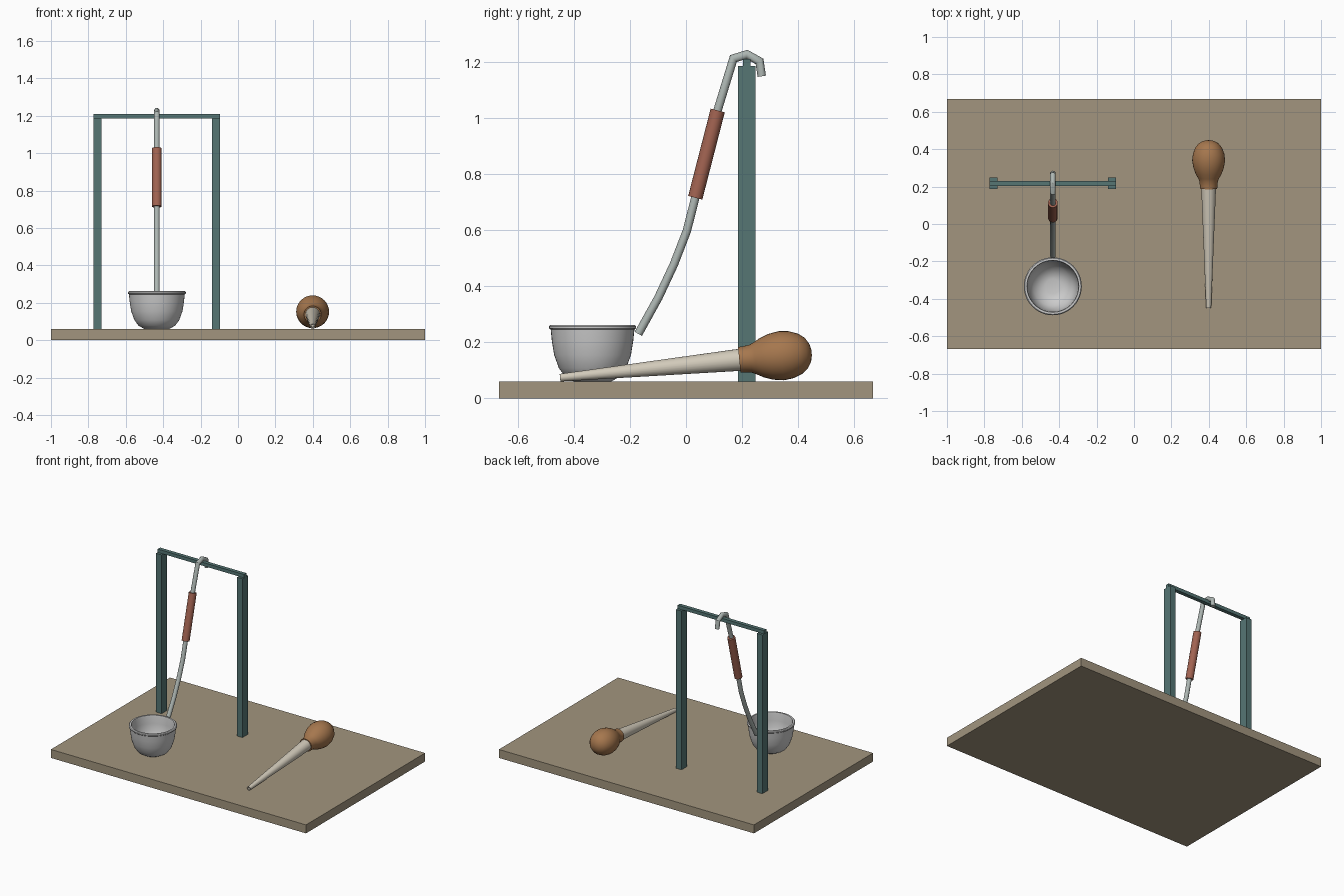
import bpy, bmesh, math
from mathutils import Vector, Matrix

if "Cube" in bpy.data.objects:
    bpy.data.objects.remove(bpy.data.objects["Cube"])


def material(name, rgb):
    m = bpy.data.materials.new(name)
    m.diffuse_color = (*rgb, 1)
    m.use_nodes = True
    m.node_tree.nodes["Principled BSDF"].inputs["Base Color"].default_value = m.diffuse_color
    return m


WOOD = material("board_tan", (0.36, 0.30, 0.21))
TEAL = material("rack_teal", (0.092, 0.18, 0.175))
STEEL = material("bowl_steel", (0.62, 0.65, 0.63))
ROD = material("handle_steel", (0.42, 0.47, 0.45))
GRIP = material("grip_red", (0.36, 0.125, 0.083))
RUBBER = material("bulb_brown", (0.38, 0.185, 0.076))
TUBE = material("tube_cream", (0.64, 0.59, 0.49))


def finish(name, bm, mat):
    bmesh.ops.recalc_face_normals(bm, faces=bm.faces)
    me = bpy.data.meshes.new(name)
    bm.to_mesh(me)
    bm.free()
    me.materials.append(mat)
    ob = bpy.data.objects.new(name, me)
    bpy.context.collection.objects.link(ob)
    return ob


def smooth(ob):
    bpy.ops.object.select_all(action='DESELECT')
    ob.select_set(True)
    bpy.context.view_layer.objects.active = ob
    bpy.ops.object.shade_smooth_by_angle(angle=math.radians(35))


def box(name, lo, hi, mat):
    lo, hi = Vector(lo), Vector(hi)
    bm = bmesh.new()
    mtx = Matrix.Translation((lo + hi) / 2) @ Matrix.Diagonal((*(hi - lo), 1))
    bmesh.ops.create_cube(bm, size=1, matrix=mtx)
    return finish(name, bm, mat)


def loft(name, rings, sides, mat):
    """Skin capped rings given as (centre, u axis, v axis)."""
    bm = bmesh.new()
    loops = []
    for c, u, v in rings:
        loops.append([bm.verts.new(c + u * math.cos(a) + v * math.sin(a))
                      for a in (2 * math.pi * i / sides for i in range(sides))])
    for a, b in zip(loops, loops[1:]):
        for i in range(sides):
            j = (i + 1) % sides
            bm.faces.new((a[i], a[j], b[j], b[i]))
    bm.faces.new(loops[0])
    bm.faces.new(loops[-1])
    ob = finish(name, bm, mat)
    smooth(ob)
    return ob


def lathe(name, profile, origin, axis, sides, mat):
    """Revolve (radius, distance along axis) points; the axis lies in the YZ plane."""
    origin, axis = Vector(origin), Vector(axis).normalized()
    u = Vector((1, 0, 0))
    v = axis.cross(u)
    return loft(name, [(origin + axis * t, u * r, v * r) for r, t in profile], sides, mat)


def sweep(name, x, path, r, sides, mat):
    """Mitred round rod along a YZ path."""
    pts = [Vector((x, y, z)) for y, z in path]
    u = Vector((1, 0, 0))
    rings = []
    for i, p in enumerate(pts):
        d0 = (p - pts[i - 1]).normalized() if i else (pts[1] - p).normalized()
        d1 = (pts[i + 1] - p).normalized() if i + 1 < len(pts) else d0
        t = (d0 + d1).normalized()
        rings.append((p, u * r, t.cross(u) * (r / t.dot(d0))))
    return loft(name, rings, sides, mat)


# Base board
box("board", (-1, -0.667, 0), (1, 0.667, 0.06), WOOD)

# Hanging rack
CX, CY = -0.434, 0.217
for side, name in ((-1, "left_post"), (1, "right_post")):
    px = CX + side * 0.317
    box(name, (px - 0.0215, CY - 0.031, 0.06), (px + 0.0215, CY + 0.031, 1.185), TEAL)
box("cross_bar", (CX - 0.338, CY - 0.0135, 1.185), (CX + 0.338, CY + 0.0135, 1.209), TEAL)

# Ladle bowl: outside, rolled rim, then inside
bowl = [(0.066, 0), (0.098, 0.018), (0.120, 0.048), (0.137, 0.095), (0.145, 0.145),
        (0.149, 0.185), (0.155, 0.190), (0.155, 0.197), (0.150, 0.202),
        (0.139, 0.202), (0.136, 0.190), (0.133, 0.145), (0.125, 0.098),
        (0.104, 0.052), (0.066, 0.026), (0.040, 0.020)]
lathe("ladle_bowl", bowl, (CX, -0.333, 0.06), (0, 0, 1), 48, STEEL)

# Ladle handle with hook, and its grip
handle = [(-0.170, 0.230), (-0.098, 0.360), (-0.043, 0.478), (0.003, 0.597),
          (0.033, 0.715), (0.113, 1.028), (0.169, 1.211), (0.217, 1.226),
          (0.262, 1.201), (0.270, 1.148)]
sweep("ladle_handle", CX, handle, 0.015, 12, ROD)
sweep("ladle_grip", CX, [(0.033, 0.715), (0.113, 1.026)], 0.026, 16, GRIP)

# Baster lying on the board
AXIS = (0, 1, 0.0994)
TIP = (0.399, -0.449, 0.0738)
tube = [(0.008, 0.06), (0.008, 0), (0.0135, 0), (0.040, 0.66)]
lathe("baster_tube", tube, TIP, AXIS, 24, TUBE)
bulb = [(0.046, 0.642), (0.047, 0.660), (0.050, 0.683), (0.057, 0.698), (0.070, 0.722),
        (0.082, 0.755), (0.088, 0.793), (0.084, 0.828), (0.072, 0.860),
        (0.055, 0.882), (0.032, 0.896), (0.010, 0.901)]
lathe("baster_bulb", bulb, TIP, AXIS, 32, RUBBER)
